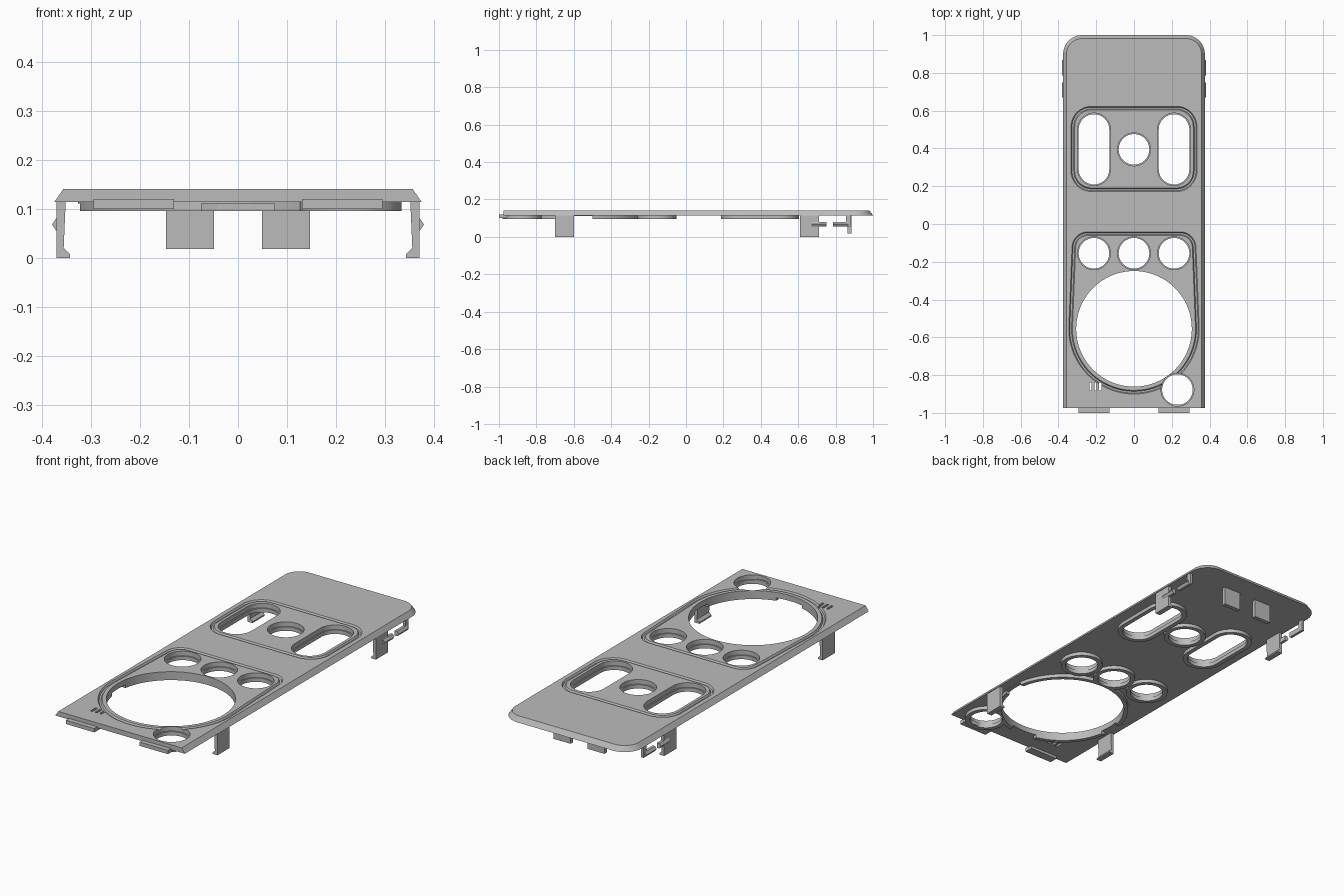
import bpy, bmesh
from math import cos, sin, radians

cube = bpy.data.objects.get("Cube")
if cube:
    bpy.data.objects.remove(cube, do_unlink=True)

grey = bpy.data.materials.new("plain grey")
grey.use_nodes = True
colour = (0.5, 0.5, 0.5, 1)
grey.diffuse_color = colour
grey.node_tree.nodes["Principled BSDF"].inputs["Base Color"].default_value = colour

BASE, TOP, RIM = 0.114, 0.14, 0.096   # plate underside, plate top, rim underside
END = -0.975                          # square end of the plate


# ---- outlines -------------------------------------------------------------
def arc(cx, cy, r, start, stop, n=12):
    angles = [radians(start + (stop - start) * i / n) for i in range(n + 1)]
    return [(cx + r * cos(a), cy + r * sin(a)) for a in angles]


def circle(cx, cy, r, n=64):
    return arc(cx, cy, r, 0, 360, n)[:-1]


def slot(cx, y0, y1, r):
    return arc(cx, y1, r, 0, 180, 24) + arc(cx, y0, r, 180, 360, 24)


def box_outline(x0, x1, y0, y1):
    return [(x0, y0), (x1, y0), (x1, y1), (x0, y1)]


def plate_outline(r):
    return ([(-0.275 - r, END), (0.275 + r, END)]
            + arc(0.275, 0.9, r, 0, 90) + arc(-0.275, 0.9, r, 90, 180))


def panel_outline(inset):
    r = 0.11 - inset
    x, low, high = 0.225, 0.28, 0.515
    return (arc(x, high, r, 0, 90) + arc(-x, high, r, 90, 180)
            + arc(-x, low, r, 180, 270) + arc(x, low, r, 270, 360))


def dial_outline(inset):
    r = 0.085 - inset
    return (arc(0, -0.555, 0.347 - inset, 180, 360, 48)
            + arc(0.245, -0.125, r, 0, 90) + arc(-0.245, -0.125, r, 90, 180))


# ---- solids ---------------------------------------------------------------
def at_z(outline, z):
    return [(x, y, z) for x, y in outline]


def prism(outline, z0, z1):
    return [at_z(outline, z0), at_z(outline, z1)]


def along_y(profile, y0, y1, side):
    return [[(side * x, y, z) for x, z in profile] for y in (y0, y1)]


def build(name, shells, ring=False):
    """Each shell is a list of matching sections, capped or closed to a ring."""
    bm = bmesh.new()
    for sections in shells:
        loops = [[bm.verts.new(p) for p in s] for s in sections]
        pairs = list(zip(loops, loops[1:]))
        if ring:
            pairs.append((loops[-1], loops[0]))
        else:
            bm.faces.new(loops[0])
            bm.faces.new(loops[-1])
        for a, b in pairs:
            for i in range(len(a)):
                j = (i + 1) % len(a)
                bm.faces.new((a[i], a[j], b[j], b[i]))
    bmesh.ops.recalc_face_normals(bm, faces=bm.faces)
    mesh = bpy.data.meshes.new(name)
    bm.to_mesh(mesh)
    bm.free()
    mesh.materials.append(grey)
    obj = bpy.data.objects.new(name, mesh)
    bpy.context.collection.objects.link(obj)
    return obj


def activate(obj):
    bpy.ops.object.select_all(action='DESELECT')
    obj.select_set(True)
    bpy.context.view_layer.objects.active = obj


def cut(obj, *cutters):
    activate(obj)
    for cutter in cutters:
        mod = obj.modifiers.new("cut", 'BOOLEAN')
        mod.operation, mod.solver, mod.object = 'DIFFERENCE', 'EXACT', cutter
        bpy.ops.object.modifier_apply(modifier=mod.name)
    bpy.ops.object.shade_smooth_by_angle(angle=radians(30))


# ---- openings -------------------------------------------------------------
ROUND = [(-0.212, -0.155), (0, -0.155), (0.212, -0.155), (0, 0.395), (0.23, -0.877)]


def openings(r):
    return ([circle(x, y, r) for x, y in ROUND]
            + [slot(s * 0.212, 0.29, 0.5, r) for s in (-1, 1)])


dial_hole = circle(0, -0.555, 0.306, 128)
vents = [box_outline(x - 0.006, x + 0.006, -0.882, -0.84) for x in (-0.23, -0.204, -0.178)]

plate_holes = build("plate_hole_cutter",
                    [prism(o, 0, 0.3) for o in openings(0.087) + [dial_hole] + vents])
rim_holes = build("rim_hole_cutter",
                  [prism(o, 0, 0.3) for o in openings(0.081) + [dial_hole]])
grooves = build("groove_cutter", [
    [at_z(f(0), TOP + 0.003), at_z(f(0.007), TOP - 0.009),
     at_z(f(0.016), TOP - 0.009), at_z(f(0.023), TOP + 0.003)]
    for f in (panel_outline, dial_outline)], ring=True)
notches = build("notch_cutter", [
    prism(box_outline(-0.075, 0.075, -0.95, -0.8), 0, 0.111),
    prism(box_outline(-0.4, -0.25, -0.61, -0.5), 0, 0.111),
    prism(box_outline(0.25, 0.4, -0.61, -0.5), 0, 0.111)])

# ---- face plate with bevelled edge ----------------------------------------
plate = build("face_plate", [[at_z(plate_outline(0.1), BASE),
                              at_z(plate_outline(0.082), TOP)]])
cut(plate, plate_holes, grooves)

# ---- rims under the openings ----------------------------------------------
for i, outline in enumerate(openings(0.104)):
    cut(build(f"opening_rim_{i + 1}", [prism(outline, RIM, BASE + 0.002)]), rim_holes)
dial_rim = build("dial_rim", [prism(circle(0, -0.555, 0.327, 128), RIM, BASE + 0.002)])
cut(dial_rim, rim_holes, notches)

# ---- legs, snap clips, locating tabs --------------------------------------
LEG = [(0.352, BASE), (0.371, BASE), (0.371, 0), (0.343, 0), (0.343, 0.007), (0.356, 0.02)]
CLIP = [(0.357, 0.055), (0.371, 0.055), (0.38, 0.068), (0.371, 0.081), (0.357, 0.081)]
STEM = [(0.357, 0.055), (0.371, 0.055), (0.371, BASE), (0.357, BASE)]

for side, label in ((1, "left"), (-1, "right")):
    build(f"front_leg_{label}", [along_y(LEG, -0.7, -0.6, side)])
    build(f"back_leg_{label}", [along_y(LEG, 0.61, 0.71, side)])
    build(f"snap_clips_{label}", [along_y(CLIP, 0.67, 0.75, side),
                                  along_y(CLIP, 0.785, 0.868, side)])
    build(f"clip_stem_{label}", [along_y(STEM, 0.855, 0.88, side)])
    x = side * 0.098
    build(f"back_post_{label}",
          [prism(box_outline(x - 0.049, x + 0.049, 0.863, 0.884), 0.018, BASE)])
    x = side * 0.213
    build(f"front_tab_{label}",
          [prism(box_outline(x - 0.082, x + 0.082, -1, -0.955), 0.1, 0.12)])

for helper in (plate_holes, rim_holes, grooves, notches):
    bpy.data.objects.remove(helper, do_unlink=True)
